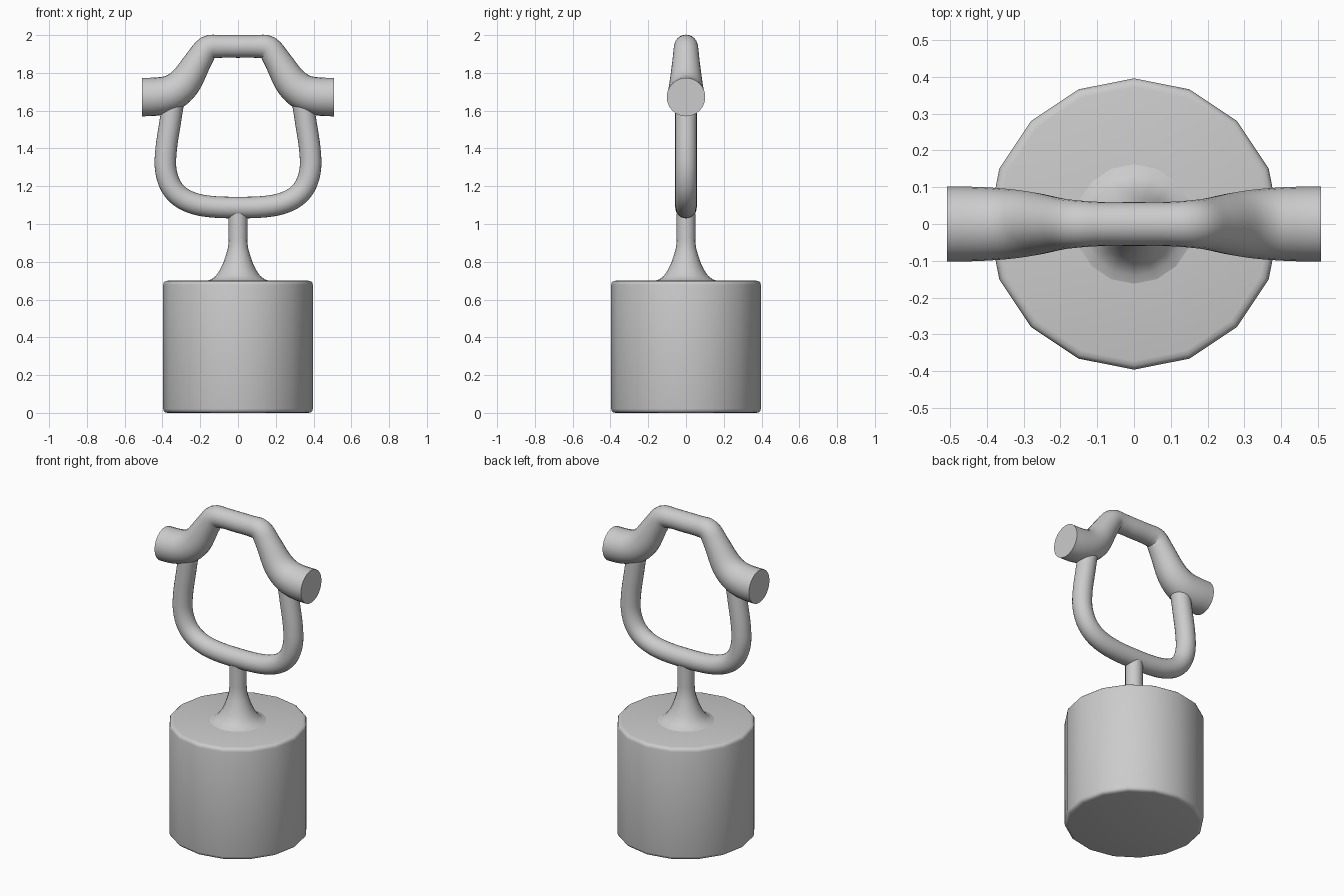
import bpy, bmesh, math
from mathutils import Vector

if "Cube" in bpy.data.objects:
    bpy.data.objects.remove(bpy.data.objects["Cube"])


def make_object(name, rings, cap=True):
    """Skin a list of equal-length vertex rings, cap the ends and smooth."""
    bm = bmesh.new()
    loops = [[bm.verts.new(p) for p in ring] for ring in rings]
    n = len(loops[0])
    for a, b in zip(loops, loops[1:]):
        for i in range(n):
            j = (i + 1) % n
            bm.faces.new((a[i], a[j], b[j], b[i]))
    if cap:
        bm.faces.new(loops[0])
        bm.faces.new(loops[-1])
    bmesh.ops.recalc_face_normals(bm, faces=bm.faces)
    me = bpy.data.meshes.new(name)
    bm.to_mesh(me)
    bm.free()
    me.shade_smooth()
    me.set_sharp_from_angle(angle=math.radians(40))
    ob = bpy.data.objects.new(name, me)
    bpy.context.collection.objects.link(ob)
    return ob


def lathe(name, profile, sides):
    turn = [2 * math.pi * i / sides for i in range(sides)]
    return make_object(name, [[(r * math.cos(t), r * math.sin(t), z) for t in turn]
                              for r, z in profile])


def spline(pts, steps):
    """Catmull-Rom through (x, z, radius) points."""
    p = [Vector(q) for q in pts]
    p = [2 * p[0] - p[1]] + p + [2 * p[-1] - p[-2]]
    out = []
    for a, b, c, d in zip(p, p[1:], p[2:], p[3:]):
        for k in range(steps):
            t = k / steps
            out.append(0.5 * (2 * b + (c - a) * t + (2 * a - 5 * b + 4 * c - d) * t ** 2
                              + (3 * b - a - 3 * c + d) * t ** 3))
    return out + [p[-2]]


def tube(name, half, sides=24, steps=4):
    """Sweep a circle along a path in the xz plane, mirrored about x = 0."""
    pts = [(-x, z, r) for x, z, r in reversed(half[1:])] + half
    path = spline(pts, steps)
    rings = []
    for i, q in enumerate(path):
        tan = path[min(i + 1, len(path) - 1)] - path[max(i - 1, 0)]
        if i in (0, len(path) - 1):
            tan = Vector((tan.x, 0 if name == "handle" else tan.y, 0))
        nrm = Vector((-tan.y, tan.x)).normalized()
        ring = []
        for k in range(sides):
            a = 2 * math.pi * k / sides
            c, s = math.cos(a) * q.z, math.sin(a) * q.z
            ring.append((q.x + nrm.x * c, s, q.y + nrm.y * c))
        rings.append(ring)
    return make_object(name, rings)


# Weight: 16-sided drum with softly rounded rims
lathe("weight", [(0.372, 0), (0.385, 0.003), (0.393, 0.01), (0.396, 0.022),
                 (0.396, 0.678), (0.393, 0.69), (0.385, 0.697), (0.372, 0.70)], 16)

# Neck: flared stem rising into the bow
lathe("neck", [(0.168, 0.698), (0.14, 0.708), (0.115, 0.728), (0.094, 0.76),
               (0.076, 0.80), (0.061, 0.845), (0.052, 0.88), (0.05, 0.92),
               (0.05, 1.055)], 16)

# Bow: lower U-shaped tube
R = 0.057
tube("bow", [(x, z, R) for x, z in [
    (0, 1.087), (0.12, 1.09), (0.22, 1.105), (0.30, 1.14), (0.355, 1.20),
    (0.383, 1.29), (0.380, 1.40), (0.362, 1.52), (0.34, 1.66)]])

# Handle: raised bar thickening toward flat-ended grips
tube("handle", [(0, 1.94, 0.06), (0.09, 1.94, 0.06), (0.16, 1.932, 0.065),
                (0.21, 1.865, 0.072), (0.28, 1.752, 0.087), (0.35, 1.695, 0.096),
                (0.43, 1.675, 0.101), (0.508, 1.672, 0.102)])
